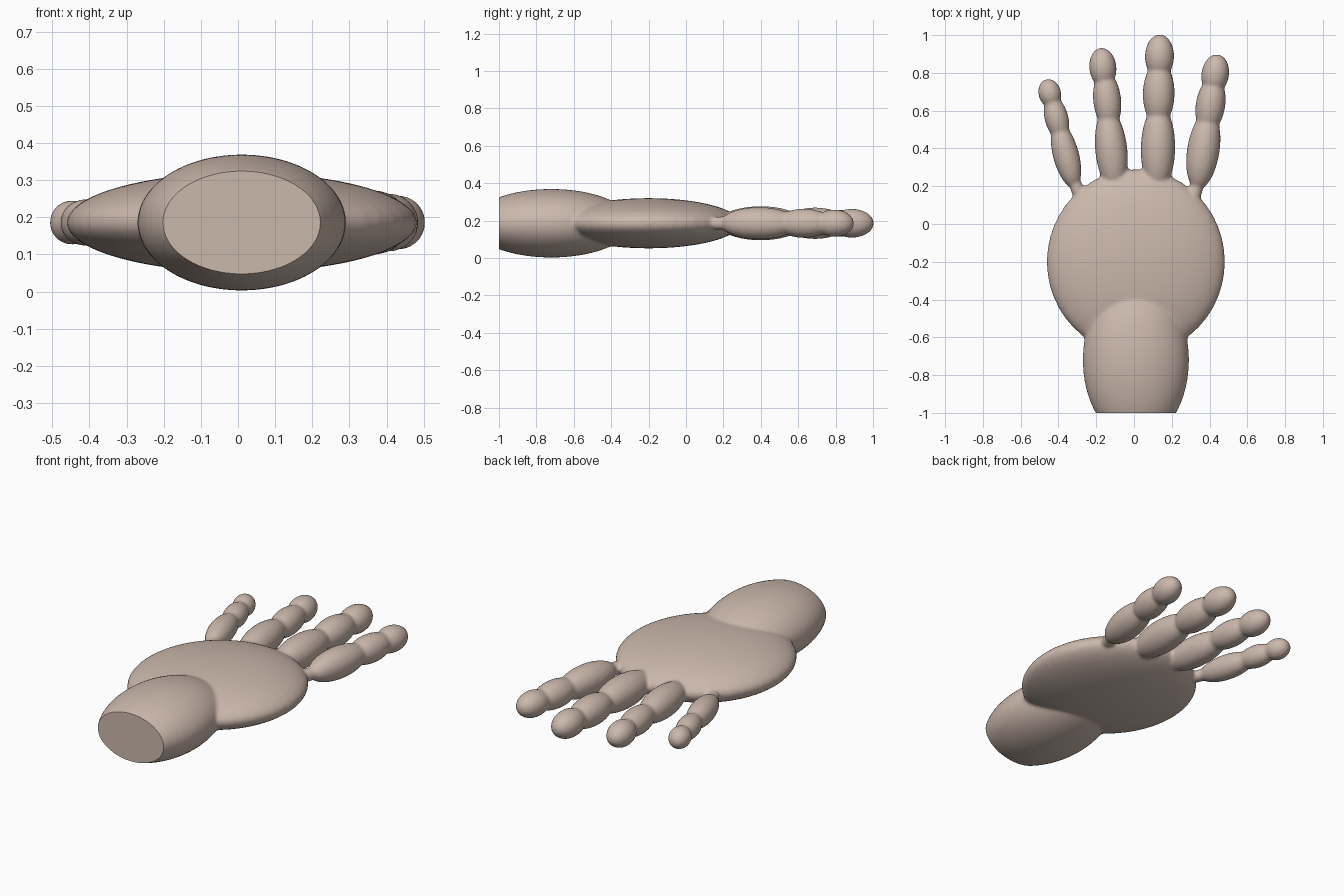
import bpy
import bmesh
from mathutils import Matrix, Vector

cube = bpy.data.objects.get("Cube")
if cube:
    bpy.data.objects.remove(cube, do_unlink=True)

skin = bpy.data.materials.new("skin")
skin.use_nodes = True
color = (0.60, 0.48, 0.41, 1)
skin.diffuse_color = color
skin.node_tree.nodes["Principled BSDF"].inputs["Base Color"].default_value = color

MID_Z = 0.186
bm = bmesh.new()


def ellipsoid(x, y, radii, heading=(0, 1)):
    """Add an ellipsoid whose long axis points along the heading."""
    turn = Vector((0, 1)).angle_signed(Vector(heading))
    matrix = (Matrix.Translation((x, y, MID_Z)) @ Matrix.Rotation(-turn, 4, "Z")
              @ Matrix.Diagonal((*radii, 1)))
    bmesh.ops.create_uvsphere(bm, u_segments=48, v_segments=32, radius=1, matrix=matrix)


# Palm and wrist
ellipsoid(0.01, -0.20, (0.472, 0.49, 0.134))
ellipsoid(0.01, -0.72, (0.281, 0.43, 0.183))

# Fingers: base, middle and tip segments as (x, y, thickness, half length)
fingers = [
    [(-0.36, 0.365, 0.069, 0.18), (-0.41, 0.56, 0.063, 0.12), (-0.446, 0.692, 0.060, 0.077)],
    [(-0.12, 0.39, 0.085, 0.22), (-0.142, 0.655, 0.074, 0.155), (-0.165, 0.828, 0.072, 0.105)],
    [(0.127, 0.40, 0.091, 0.23), (0.131, 0.69, 0.084, 0.17), (0.135, 0.887, 0.077, 0.117)],
    [(0.367, 0.39, 0.086, 0.21), (0.405, 0.63, 0.078, 0.15), (0.43, 0.793, 0.073, 0.106)],
]
for segments in fingers:
    heading = Vector(segments[-1][:2]) - Vector(segments[0][:2])
    for x, y, thick, half in segments:
        ellipsoid(x, y, (thick, half, thick), heading)

# Thin necks tying the outer fingers to the palm
ellipsoid(-0.303, 0.19, (0.034, 0.07, 0.034), (-0.3, 1))
ellipsoid(0.327, 0.18, (0.036, 0.08, 0.036), (0.2, 1))

mesh = bpy.data.meshes.new("hand")
bm.to_mesh(mesh)
bm.free()
hand = bpy.data.objects.new("hand", mesh)
bpy.context.collection.objects.link(hand)

# Fuse the parts into one skin and soften the creases
remesh = hand.modifiers.new("fuse", "REMESH")
remesh.mode = "VOXEL"
remesh.voxel_size = 0.01
soften = hand.modifiers.new("soften", "SMOOTH")
soften.factor = 0.5
soften.iterations = 6
graph = bpy.context.evaluated_depsgraph_get()
fused = bpy.data.meshes.new_from_object(hand.evaluated_get(graph))
hand.modifiers.clear()
hand.data = fused

# Cut the wrist off flat and close the end
bm = bmesh.new()
bm.from_mesh(fused)
cut = bmesh.ops.bisect_plane(bm, geom=bm.verts[:] + bm.edges[:] + bm.faces[:],
                             plane_co=(0, -1, 0), plane_no=(0, -1, 0), clear_outer=True)
rim = [e for e in cut["geom_cut"] if isinstance(e, bmesh.types.BMEdge)]
bmesh.ops.holes_fill(bm, edges=rim, sides=0)
bmesh.ops.recalc_face_normals(bm, faces=bm.faces)
bm.to_mesh(fused)
bm.free()

fused.materials.clear()
fused.materials.append(skin)
bpy.context.view_layer.objects.active = hand
hand.select_set(True)
bpy.ops.object.shade_smooth_by_angle(angle=0.7)
